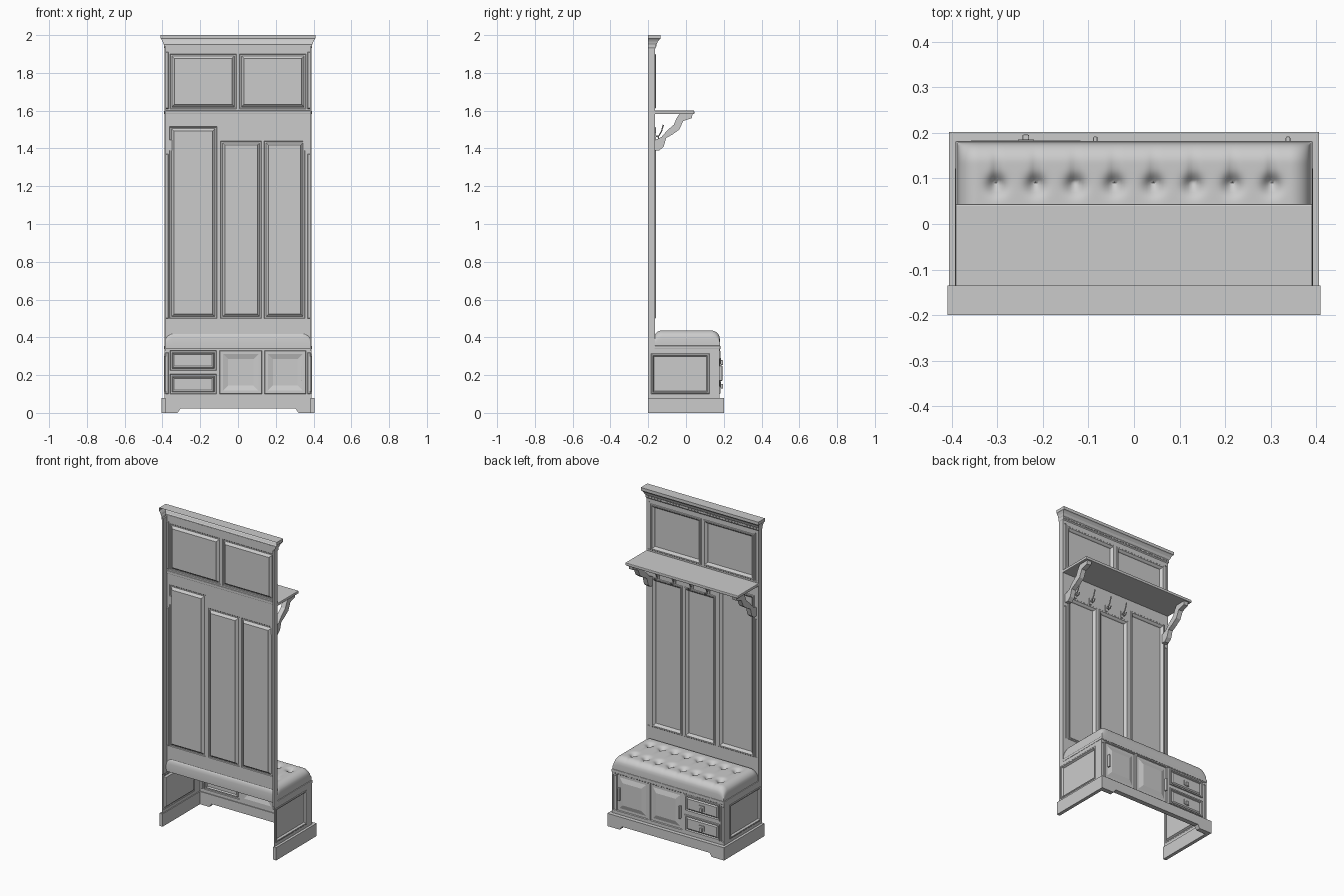
import bpy, bmesh, math
from mathutils import Vector

cube = bpy.data.objects.get("Cube")
if cube:
    bpy.data.objects.remove(cube)

paint = bpy.data.materials.new("grey_paint")
paint.use_nodes = True
paint.diffuse_color = (0.6, 0.6, 0.6, 1)
paint.node_tree.nodes["Principled BSDF"].inputs["Base Color"].default_value = (0.6, 0.6, 0.6, 1)


def finish(name, bm, solid=True):
    if solid:
        bmesh.ops.recalc_face_normals(bm, faces=bm.faces)
    mesh = bpy.data.meshes.new(name)
    bm.to_mesh(mesh)
    bm.free()
    mesh.materials.append(paint)
    ob = bpy.data.objects.new(name, mesh)
    bpy.context.collection.objects.link(ob)
    return ob


def add_box(bm, lo, hi):
    new = bmesh.ops.create_cube(bm, size=1)["verts"]
    for v in new:
        v.co = [l + (c + 0.5) * (h - l) for c, l, h in zip(v.co, lo, hi)]


def box(name, lo, hi, bevel=0):
    bm = bmesh.new()
    add_box(bm, lo, hi)
    if bevel:
        bmesh.ops.bevel(bm, geom=bm.edges[:], offset=bevel, segments=2, affect='EDGES', profile=0.5)
    return finish(name, bm)


def extrude(name, profile, place, depth):
    bm = bmesh.new()
    face = bm.faces.new([bm.verts.new(place(a, b)) for a, b in profile])
    new = bmesh.ops.extrude_face_region(bm, geom=[face])["geom"]
    bmesh.ops.translate(bm, vec=depth, verts=[g for g in new if isinstance(g, bmesh.types.BMVert)])
    return finish(name, bm)


def wall(name, place, out, rect, panels):
    """Sheet with openings, each filled by nested moulding steps (inset, depth)."""
    bm = bmesh.new()
    us = sorted({rect[0], rect[1], *[u for p, _ in panels for u in p[:2]]})
    ws = sorted({rect[2], rect[3], *[w for p, _ in panels for w in p[2:]]})

    def ring(u0, u1, w0, w1, d=0):
        return [bm.verts.new(place(u, w, d)) for u, w in ((u0, w0), (u1, w0), (u1, w1), (u0, w1))]

    for u0, u1 in zip(us, us[1:]):
        for w0, w1 in zip(ws, ws[1:]):
            u, w = (u0 + u1) / 2, (w0 + w1) / 2
            if not any(p[0] < u < p[1] and p[2] < w < p[3] for p, _ in panels):
                bm.faces.new(ring(u0, u1, w0, w1))
    for (u0, u1, w0, w1), steps in panels:
        last = ring(u0, u1, w0, w1)
        for inset, d in steps:
            cur = ring(u0 + inset, u1 - inset, w0 + inset, w1 - inset, d)
            for i in range(4):
                j = (i + 1) % 4
                bm.faces.new((last[i], last[j], cur[j], cur[i]))
            last = cur
        bm.faces.new(last)
    bmesh.ops.remove_doubles(bm, verts=bm.verts, dist=0.0001)
    bm.normal_update()
    for f in bm.faces:
        if f.normal.dot(Vector(out)) < 0:
            f.normal_flip()
    return finish(name, bm, False)


# Moulding step sets
MOULDED = [(0.003, 0.003), (0.010, 0.003), (0.020, -0.006), (0.023, -0.012)]
FLUTE = [(0.003, -0.004)]
DOOR = [(0.003, -0.006), (0.018, -0.006), (0.045, 0.003)]
DRAWER = [(0.002, 0.006), (0.010, 0.006), (0.014, -0.002), (0.022, 0.004)]
SIDE = [(0.004, 0.003), (0.010, 0.003), (0.016, -0.008)]

# Tall back sheet with its panels and fluted posts
BACK = -0.163
tall = [((-0.36, -0.008, 1.61, 1.9), MOULDED), ((0.008, 0.36, 1.61, 1.9), MOULDED),
        ((-0.362, -0.112, 0.5, 1.515), MOULDED), ((-0.092, 0.125, 0.5, 1.44), MOULDED),
        ((0.138, 0.355, 0.5, 1.44), MOULDED)]
for s in (-1, 1):
    a, b = sorted((s * 0.367, s * 0.384))
    tall += [((a, b, 0.5, 1.37), FLUTE), ((a, b, 1.61, 1.91), FLUTE)]
wall("back_panelling", lambda u, w, d: (u, BACK + d, w), (0, 1, 0), (-0.39, 0.39, 0.35, 1.95), tall)

# Bench front with drawers, doors and corner flutes
front = [((-0.36, -0.115, 0.225, 0.33), DRAWER), ((-0.36, -0.115, 0.1, 0.205), DRAWER),
         ((-0.097, 0.127, 0.1, 0.33), DOOR), ((0.14, 0.36, 0.1, 0.33), DOOR),
         ((-0.384, -0.368, 0.1, 0.32), FLUTE), ((0.368, 0.384, 0.1, 0.32), FLUTE)]
wall("bench_front", lambda u, w, d: (u, 0.177 + d, w), (0, 1, 0), (-0.39, 0.39, 0.075, 0.34), front)

# Mirrored side parts
bracket = [(-0.163, 1.39), (-0.14, 1.39), (-0.118, 1.41), (-0.105, 1.455), (-0.07, 1.475),
           (-0.035, 1.5), (-0.015, 1.545), (0.03, 1.56), (0.035, 1.582), (-0.035, 1.582),
           (-0.05, 1.56), (-0.065, 1.525), (-0.1, 1.495), (-0.13, 1.46), (-0.163, 1.445)]
for s, side in ((1, "left"), (-1, "right")):
    wall(side + "_bench_side", lambda u, w, d: (s * (0.39 + d), u, w), (s, 0, 0),
         (-0.2, 0.177, 0.075, 0.34), [((-0.185, 0.125, 0.1, 0.315), SIDE)])
    xs = sorted((s * 0.38, s * 0.39))
    box(side + "_post_side", (xs[0], -0.2, 0.33), (xs[1], BACK, 1.94))
    xs = sorted((s * 0.385, s * 0.406))
    box(side + "_plinth", (xs[0], -0.2, 0), (xs[1], 0.19, 0.08))
    extrude(side + "_bracket", bracket, lambda y, z: (s * 0.375, y, z), (-s * 0.03, 0, 0))

# Front plinth with raised middle
extrude("front_plinth", [(-0.406, 0), (-0.32, 0), (-0.305, 0.022), (0.305, 0.022), (0.32, 0),
                         (0.406, 0), (0.406, 0.08), (-0.406, 0.08)],
        lambda x, z: (x, 0.172, z), (0, 0.03, 0))

# Bench top and its small dentils
box("bench_top", (-0.392, BACK - 0.004, 0.337), (0.392, 0.182, 0.356), 0.003)
bm = bmesh.new()
for i in range(40):
    x = -0.37 + i * 0.74 / 39
    add_box(bm, (x - 0.004, 0.176, 0.331), (x + 0.004, 0.181, 0.338))
finish("bench_dentils", bm)

# Crown moulding swept round three sides
bm = bmesh.new()
rows = []
for o, z in ((0, 1.93), (0.003, 1.936), (0.003, 1.95), (0.006, 1.955), (0.009, 1.966),
             (0.015, 1.977), (0.019, 1.981), (0.019, 2.0)):
    x, y = 0.39 + o, BACK + o * 1.5
    rows.append([bm.verts.new(p) for p in ((-x, -0.2, z), (-x, y, z), (x, y, z), (x, -0.2, z))])
for a, b in zip(rows, rows[1:]):
    for i in range(3):
        bm.faces.new((a[i + 1], a[i], b[i], b[i + 1]))
bm.faces.new(rows[-1][::-1])
finish("crown_moulding", bm, False)
bm = bmesh.new()
for i in range(36):
    x = -0.375 + i * 0.75 / 35
    add_box(bm, (x - 0.005, BACK, 1.94), (x + 0.005, BACK + 0.008, 1.949))
finish("crown_dentils", bm)

# Shelf and coat hooks
box("shelf", (-0.392, BACK - 0.004, 1.582), (0.392, 0.044, 1.6), 0.004)
for n, x in enumerate((-0.045, 0.07, 0.19, 0.305)):
    curve = bpy.data.curves.new("coat_hook", 'CURVE')
    curve.dimensions = '3D'
    curve.bevel_depth = 0.004
    curve.bevel_resolution = 1
    curve.use_fill_caps = True
    for path in (((-0.163, 1.465), (-0.145, 1.465), (-0.13, 1.49), (-0.12, 1.525)),
                 ((-0.15, 1.468), (-0.143, 1.45), (-0.128, 1.45), (-0.12, 1.465))):
        line = curve.splines.new('POLY')
        line.points.add(len(path) - 1)
        for p, (y, z) in zip(line.points, path):
            p.co = (x, y, z, 1)
    curve.materials.append(paint)
    bpy.context.collection.objects.link(bpy.data.objects.new(f"coat_hook_{n + 1}", curve))
    box(f"hook_plate_{n + 1}", (x - 0.008, BACK, 1.445), (x + 0.008, BACK + 0.005, 1.485))

# Drawer pulls and door handles
for n, z in enumerate((0.275, 0.15)):
    box(f"pull_plate_{n + 1}", (-0.255, 0.18, z - 0.016), (-0.22, 0.185, z + 0.016))
    box(f"pull_drop_{n + 1}", (-0.245, 0.184, z - 0.022), (-0.23, 0.196, z + 0.004), 0.003)
for n, x in enumerate((-0.085, 0.338)):
    box(f"door_handle_{n + 1}", (x - 0.005, 0.172, 0.17), (x + 0.005, 0.192, 0.25), 0.003)

# Tufted cushion
bm = bmesh.new()
NX, NY = 140, 60
x0, x1, y0, y1 = -0.387, 0.387, -0.172, 0.179
R = 0.045
buttons = [(-0.302 + i * 0.0863, y) for i in range(8) for y in (-0.075, 0.085)]


def ease(t):
    return 0.5 * t + 0.25 * (1 - math.cos(math.pi * t))


def cushion_z(x, y):
    z = 0.436
    for d in (min(x - x0, x1 - x), min(y - y0, y1 - y)):
        if d < R:
            z -= R * (1 - math.sqrt(max(0, 1 - (1 - d / R) ** 2)))
    for bx, by in buttons:
        dx, dy = x - bx, y - by
        z -= 0.022 * math.exp(-(dx * dx + dy * dy) / 0.0004)
        if dy > 0:
            z -= 0.008 * math.exp(-dx * dx / 0.0001 - dy * dy / 0.003)
    return max(z, 0.375)


grid = [[None] * (NY + 1) for _ in range(NX + 1)]
for i in range(NX + 1):
    for j in range(NY + 1):
        x = x0 + (x1 - x0) * ease(i / NX)
        y = y0 + (y1 - y0) * ease(j / NY)
        grid[i][j] = bm.verts.new((x, y, cushion_z(x, y)))
for i in range(NX):
    for j in range(NY):
        bm.faces.new((grid[i][j], grid[i + 1][j], grid[i + 1][j + 1], grid[i][j + 1]))
rim = [e for e in bm.edges if e.is_boundary]
new = bmesh.ops.extrude_edge_only(bm, edges=rim)["geom"]
for v in new:
    if isinstance(v, bmesh.types.BMVert):
        v.co.z = 0.354
cushion = finish("seat_cushion", bm)
bpy.ops.object.select_all(action='DESELECT')
cushion.select_set(True)
bpy.context.view_layer.objects.active = cushion
bpy.ops.object.shade_smooth_by_angle(angle=math.radians(50))
